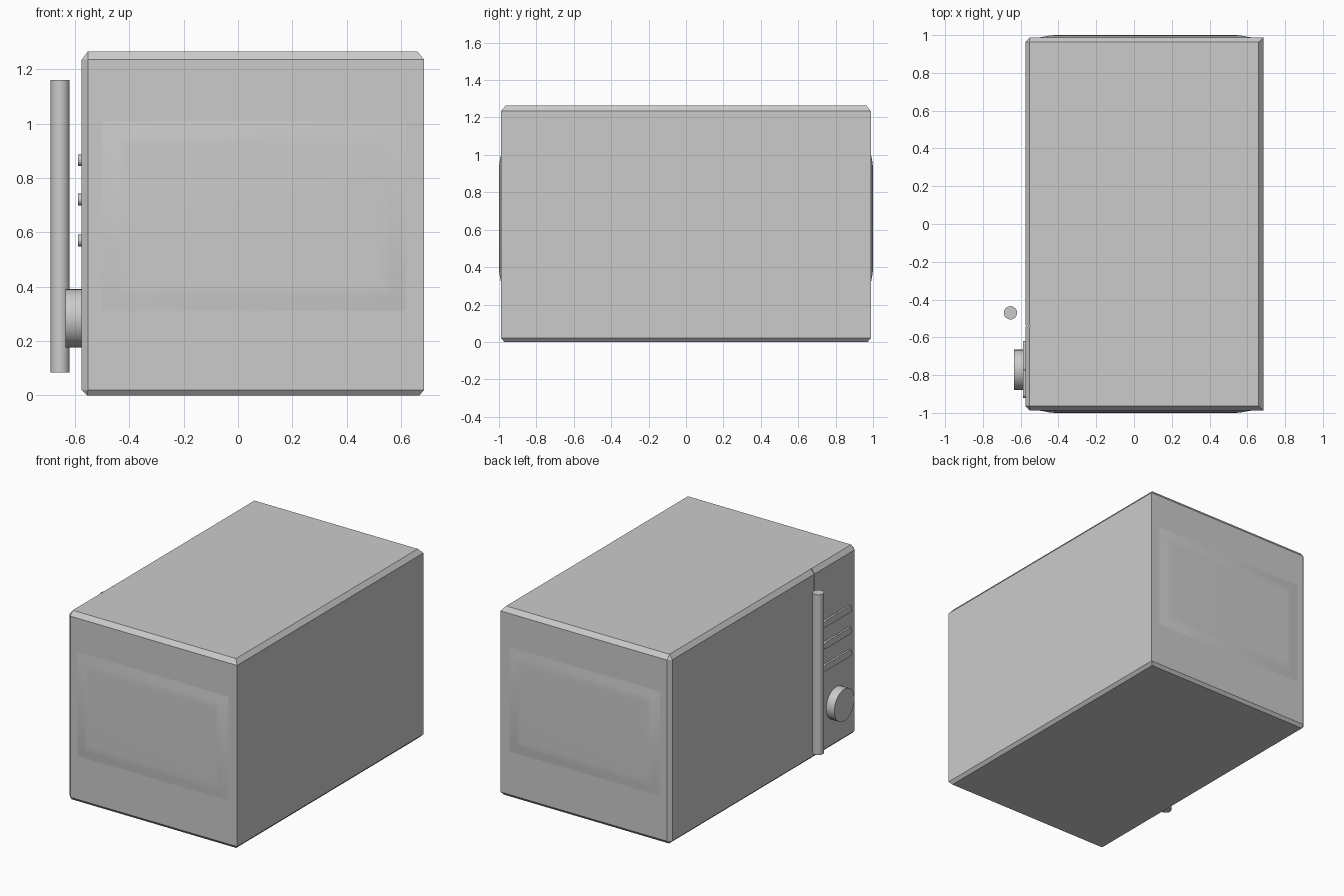
import bpy, bmesh, math
from mathutils import Matrix

if "Cube" in bpy.data.objects:
    bpy.data.objects.remove(bpy.data.objects["Cube"])


def finish(bm, name, smooth=None):
    bmesh.ops.remove_doubles(bm, verts=bm.verts, dist=1e-5)
    bmesh.ops.recalc_face_normals(bm, faces=bm.faces)
    me = bpy.data.meshes.new(name)
    bm.to_mesh(me)
    bm.free()
    ob = bpy.data.objects.new(name, me)
    bpy.context.collection.objects.link(ob)
    if smooth:
        bpy.ops.object.select_all(action='DESELECT')
        bpy.context.view_layer.objects.active = ob
        ob.select_set(True)
        bpy.ops.object.shade_smooth_by_angle(angle=math.radians(smooth))
    return ob


def loft(rings, name, smooth=None):
    """Skin a stack of equal-length point rings and cap both ends."""
    bm = bmesh.new()
    vs = [[bm.verts.new(p) for p in r] for r in rings]
    n = len(rings[0])
    for a, b in zip(vs, vs[1:]):
        for i in range(n):
            j = (i + 1) % n
            bm.faces.new((a[i], a[j], b[j], b[i]))
    bm.faces.new(vs[0])
    bm.faces.new(vs[-1])
    bmesh.ops.dissolve_degenerate(bm, edges=bm.edges, dist=1e-5)
    return finish(bm, name, smooth)


def box(name, x0, x1, y0, y1, z0, z1):
    return loft([[(x0, y0, z), (x1, y0, z), (x1, y1, z), (x0, y1, z)] for z in (z0, z1)], name)


# Cabinet: chamfered top, base and door-side vertical edges
def body_ring(z, x0, x1, y, cx, cy):
    return [(x0 + cx, -y, z), (x1, -y, z), (x1, y, z), (x0 + cx, y, z),
            (x0, y - cy, z), (x0, -y + cy, z)]

cabinet = loft([body_ring(0, -.555, .667, .972, 0, 0),
                body_ring(.02, -.575, .685, .988, .023, .023),
                body_ring(1.235, -.575, .685, .988, .023, .023),
                body_ring(1.265, -.552, .66, .963, 0, 0)], "cabinet")

# Seam between door and control panel
cutter = box("seam_cutter", -.7, -.548, -.543, -.537, -.1, 1.4)
cutter.hide_render = True
cutter.hide_viewport = True
mod = cabinet.modifiers.new("door_seam", 'BOOLEAN')
mod.operation = 'DIFFERENCE'
mod.solver = 'EXACT'
mod.object = cutter

# Softly embossed rectangle on each side
def emboss_ring(inset, y):
    a, b, c, d = -.50 + inset, .62 - inset, .31 + inset, 1.01 - inset
    return [(a, y, c), (b, y, c), (b, y, d), (a, y, d)]

for side, label in ((-1, "near"), (1, "far")):
    loft([emboss_ring(i, side * y) for i, y in
          ((0, .98), (0, .988), (.025, .992), (.05, .997), (.075, .9995), (.1, 1.0))],
         "embossed_side_" + label, 30)


# Handle and dial
def cylinder(name, r, depth, loc, along_x=False):
    bm = bmesh.new()
    m = Matrix.Translation(loc)
    if along_x:
        m = m @ Matrix.Rotation(math.pi / 2, 4, 'Y')
    bmesh.ops.create_cone(bm, cap_ends=True, segments=32, radius1=r, radius2=r,
                          depth=depth, matrix=m)
    return finish(bm, name, 30)

cylinder("door_handle", .035, 1.075, (-.654, -.47, .6225))
cylinder("dial", .107, .065, (-.6025, -.772, .284), True)


# Rounded buttons; the upper two rows are split in half
def button(name, y0, y1, z, round0, round1, r=.022):
    pts = []
    for yc, start, rounded in ((y1, -90, round1), (y0, 90, round0)):
        s = 1 if start < 0 else -1
        if rounded:
            for k in range(9):
                t = math.radians(start + k * 22.5)
                pts.append((yc - s * r + r * math.cos(t), z + r * math.sin(t)))
        else:
            pts += [(yc, z - s * r), (yc, z + s * r)]
    loft([[(x, y, zz) for y, zz in pts] for x in (-.57, -.588)], name, 30)

for row, z in enumerate((.57, .72, .865)):
    if row == 0:
        button("wide_button", -.922, -.62, z, True, True)
    else:
        button(f"button_{row}_a", -.922, -.773, z, True, False)
        button(f"button_{row}_b", -.769, -.62, z, False, True)
